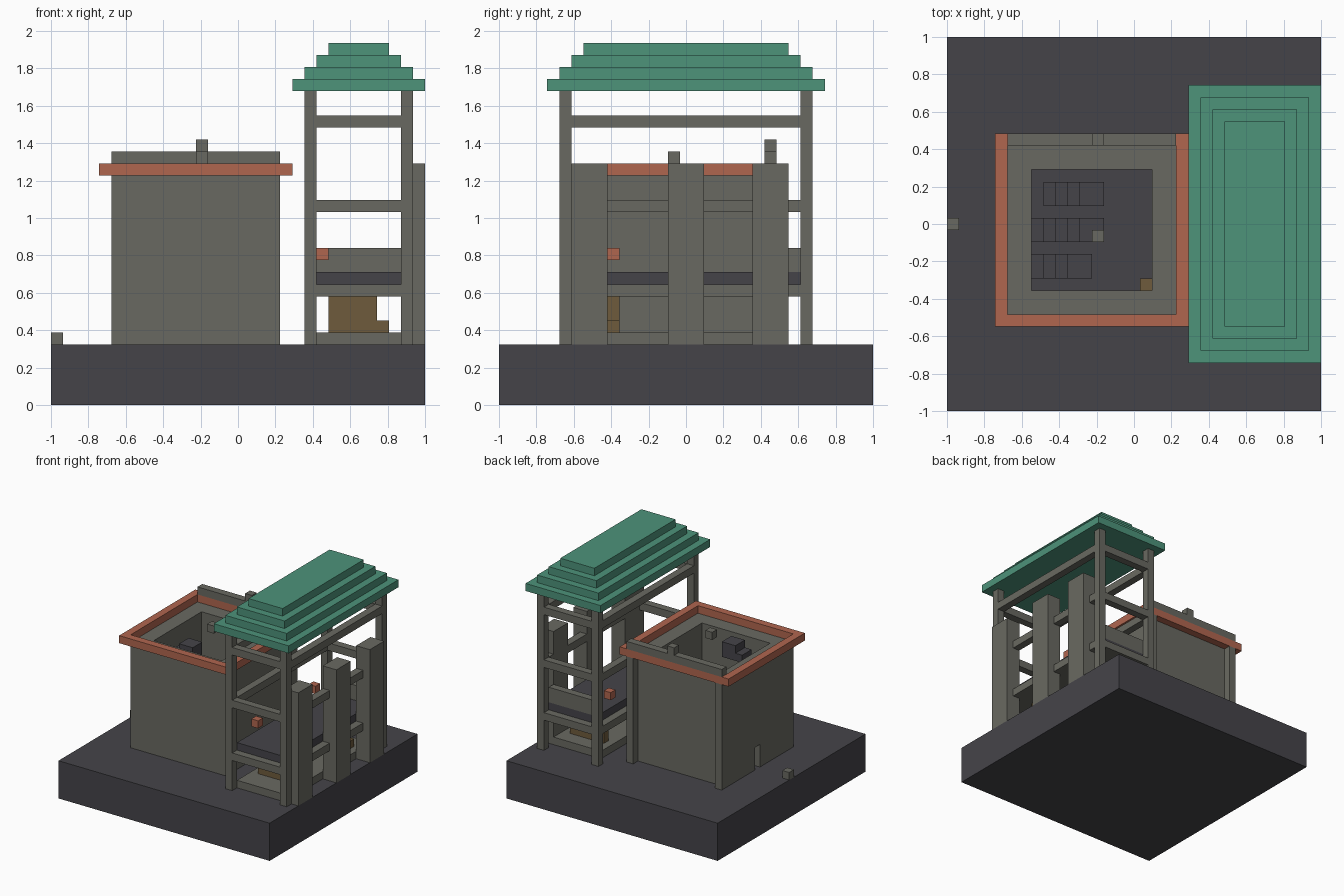
import bpy
import bmesh

U = 2 / 31  # one block

cube = bpy.data.objects.get("Cube")
if cube:
    bpy.data.objects.remove(cube)


def material(name, rgb):
    linear = [((c / 255 + 0.055) / 1.055) ** 2.4 for c in rgb] + [1]
    mat = bpy.data.materials.new(name)
    mat.use_nodes = True
    mat.diffuse_color = linear
    mat.node_tree.nodes["Principled BSDF"].inputs["Base Color"].default_value = linear
    return mat


SLATE = material("slate", (69, 68, 73))
STONE = material("stone", (105, 105, 97))
BRICK = material("terracotta", (176, 102, 79))
GREEN = material("roof_green", (77, 147, 122))
WOOD = material("wood", (110, 91, 60))


def blocks(name, mat, *boxes):
    """One object from boxes given in blocks as x, y and z ranges."""
    bm = bmesh.new()
    for box in boxes:
        lo, hi = zip(*box)
        verts = bmesh.ops.create_cube(bm, size=1)["verts"]
        for v in verts:
            for axis in range(3):
                t = lo[axis] if v.co[axis] < 0 else hi[axis]
                v.co[axis] = t * U - (1 if axis < 2 else 0)
    mesh = bpy.data.meshes.new(name)
    bm.to_mesh(mesh)
    bm.free()
    mesh.materials.append(mat)
    obj = bpy.data.objects.new(name, mesh)
    bpy.context.collection.objects.link(obj)
    return obj


def ring(x, y, z, t):
    """Four boxes around a rectangle, t thick."""
    inner = (y[0] + t, y[1] - t)
    return [(x, (y[0], y[0] + t), z), (x, (y[1] - t, y[1]), z),
            ((x[0], x[0] + t), inner, z), ((x[1] - t, x[1]), inner, z)]


# Ground
blocks("ground_slab", SLATE, ((0, 31), (0, 31), (0, 5)))
blocks("path_stone", STONE, ((0, 1), (15, 16), (5, 6)))

# House walls, with a narrow doorway in the west wall
south, north, west, east = ring((5, 19), (8, 22), (5, 19), 2)
door_sides = [((5, 7), (10, 15), (5, 19)), ((5, 7), (16, 20), (5, 19)),
              ((5, 7), (15, 16), (8, 19))]
blocks("house_walls", STONE, south, north, east, *door_sides)
for side, x in (("right", 5), ("left", 18)):
    blocks("back_pilaster_" + side, STONE, ((x, x + 1), (22, 23), (5, 19)))

# Parapet and the beam on its back edge
blocks("parapet", BRICK, *ring((4, 20), (7, 23), (19, 20), 1))
blocks("back_beam", STONE, ((5, 19), (22, 23), (20, 21)))
blocks("beam_knob", STONE, ((12, 13), (22, 23), (21, 22)))
blocks("hanging_block", STONE, ((12, 13), (14, 15), (20, 21)))
blocks("corner_crate", WOOD, ((16, 17), (10, 11), (5, 6)))

# Stair flights inside the house: start, landing, end, front, landing top
for i, (x0, xl, x1, y, top) in enumerate(
        [(8, 11, 13, 17, 9), (7, 11, 13, 14, 14), (7, 10, 12, 11, 19)]):
    row = (y, y + 2)
    steps = [((x, x + 1), row, (top - xl + x - 1, top - xl + x)) for x in range(x0, xl)]
    blocks(f"stair_flight_{i + 1}", SLATE, ((xl, x1), row, (top - 2, top)), *steps)

# Tower frame
TX, TY = (21, 30), (5, 26)
for x in (21, 29):
    for y in (5, 25):
        blocks("tower_post", STONE, ((x, x + 1), (y, y + 1), (5, 26)))
for z in (16, 23):
    blocks("tower_rail", STONE, *ring(TX, TY, (z, z + 1), 1))
for y in (6, 14, 21):
    blocks("tower_pier", STONE, ((29, 31), (y, y + 3), (5, 20)))

# Tower floors and low back wall
blocks("lower_floor", STONE, ((22, 29), (6, 24), (5, 6)))
blocks("upper_floor_base", STONE, (TX, TY, (9, 10)))
blocks("upper_floor", SLATE, ((22, 29), (6, 25), (10, 11)))
blocks("low_back_wall", STONE, ((22, 29), (24, 25), (11, 13)))

# Stepped benches and lamps, one pair at each end
for y in (9, 21):
    blocks("bench", WOOD, ((23, 27), (y, y + 1), (6, 9)), ((27, 28), (y, y + 1), (6, 7)))
    blocks("lamp", BRICK, ((22, 23), (y, y + 1), (12, 13)))

# Stepped roof
roof_x = [(20, 31), (21, 30), (22, 29), (23, 28)]
for i, x in enumerate(roof_x):
    blocks(f"roof_tier_{i + 1}", GREEN, (x, (4 + i, 27 - i), (26 + i, 27 + i)))
